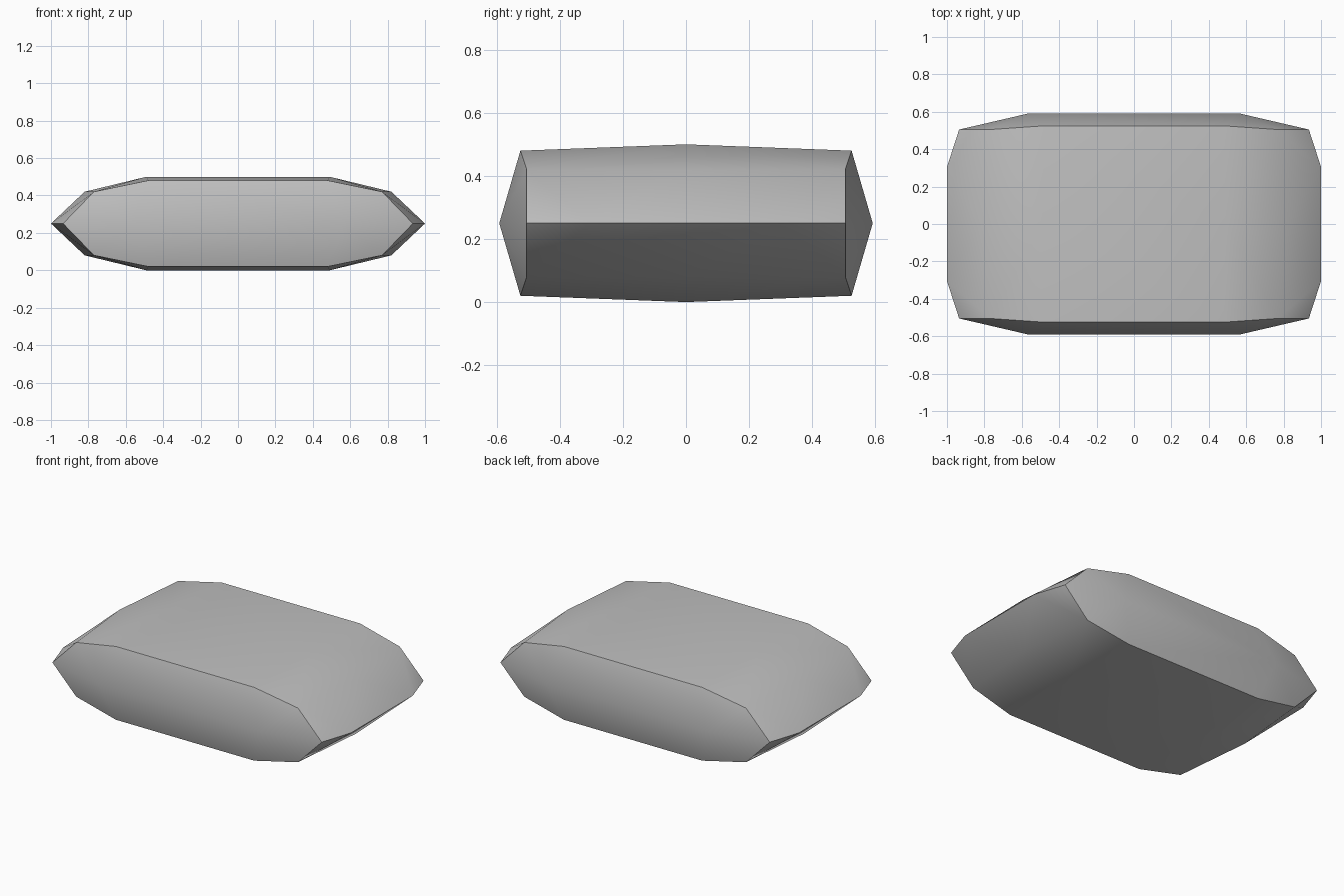
import bpy
import bmesh
import math

cube = bpy.data.objects.get("Cube")
if cube:
    bpy.data.objects.remove(cube, do_unlink=True)

MID = 0.25  # height of the seam around the body


def make_material(name, colour):
    mat = bpy.data.materials.new(name)
    mat.use_nodes = True
    mat.diffuse_color = colour
    mat.node_tree.nodes["Principled BSDF"].inputs["Base Color"].default_value = colour
    return mat


# One octant of the faceted pillow: x, y, height above the seam
corners = [
    (0.49, 0.0, 0.25),     # crown
    (0.82, 0.0, 0.17),     # shoulder
    (1.0, 0.305, 0.0),     # side ridge
    (0.935, 0.505, 0.0),   # corner tip
    (0.77, 0.505, 0.17),   # end face shoulder
    (0.48, 0.525, 0.23),   # end face top
    (0.56, 0.592, 0.0),    # end face bulge
]

# Mirror the octant through all three planes and skin it
points = {(x * sx, y * sy, MID + z * sz)
          for x, y, z in corners
          for sx in (-1, 1) for sy in (-1, 1) for sz in (-1, 1)}
bm = bmesh.new()
for point in sorted(points):
    bm.verts.new(point)
bmesh.ops.remove_doubles(bm, verts=bm.verts, dist=0.0001)
bmesh.ops.convex_hull(bm, input=bm.verts)
bmesh.ops.dissolve_limit(bm, angle_limit=math.radians(1),
                         verts=bm.verts, edges=bm.edges)
bmesh.ops.recalc_face_normals(bm, faces=bm.faces)

mesh = bpy.data.meshes.new("pillow_body")
bm.to_mesh(mesh)
bm.free()
body = bpy.data.objects.new("pillow_body", mesh)
bpy.context.collection.objects.link(body)
mesh.materials.append(make_material("plain grey", (0.53, 0.53, 0.53, 1)))

# Soft shading inside each panel, crisp seams between panels
bpy.ops.object.select_all(action='DESELECT')
body.select_set(True)
bpy.context.view_layer.objects.active = body
bpy.ops.object.shade_smooth_by_angle(angle=math.radians(45))
